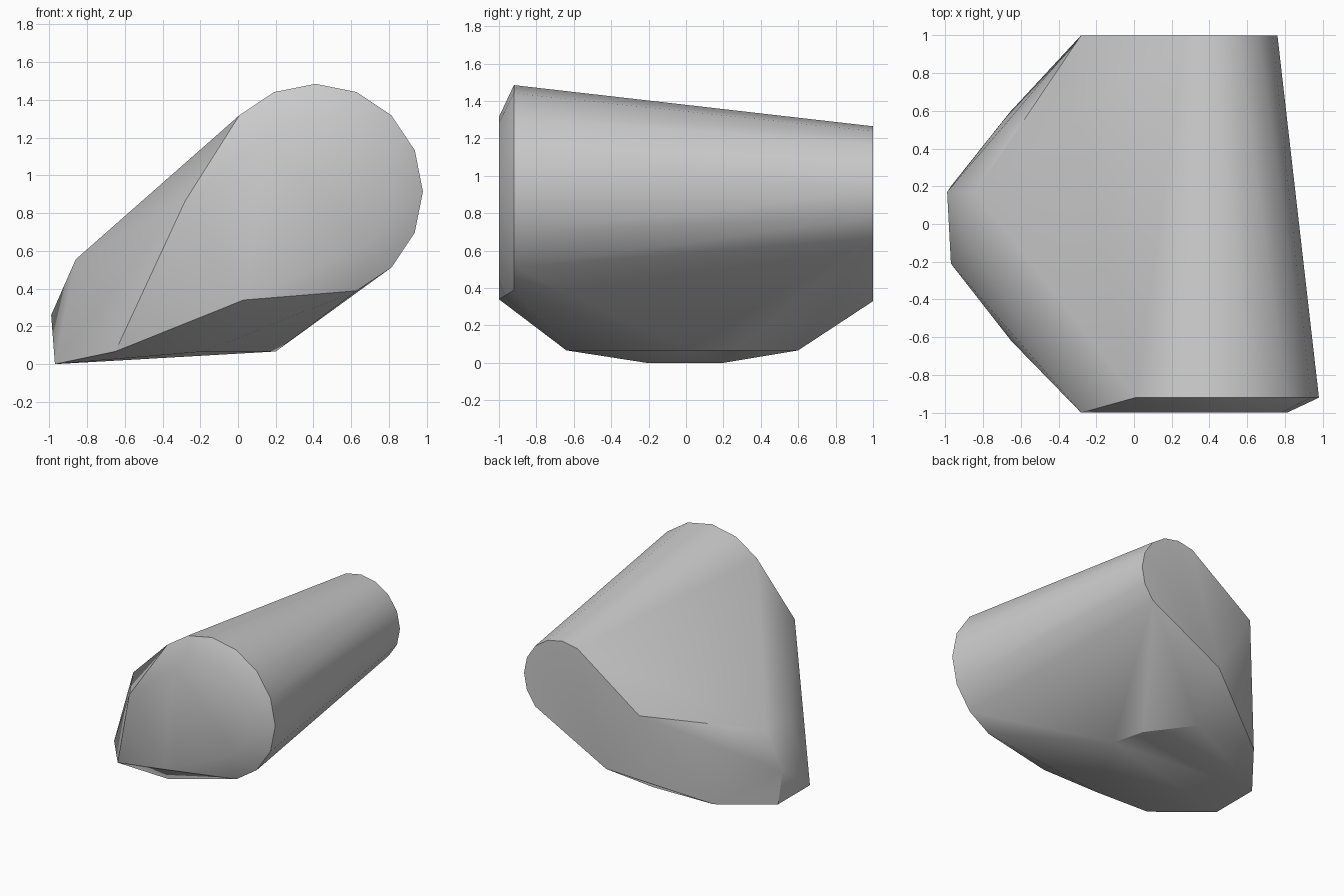
import bpy
import bmesh
from math import cos, sin, radians

cube = bpy.data.objects.get("Cube")
if cube:
    bpy.data.objects.remove(cube, do_unlink=True)

AXIS_X, AXIS_Z = 0.41, 0.915
STEP = 22.5


def arc(radius, y, first, last):
    """Points on an arc around the long axis, counted in steps from +x."""
    return [(AXIS_X + radius * cos(radians(STEP * i)), y,
             AXIS_Z + radius * sin(radians(STEP * i)))
            for i in range(first, last + 1)]


# Wide front end: bevelled rim and its inner face, with two side corners
front_end = arc(0.57, -0.92, -3, 6) + arc(0.4, -1, -3, 6)
front_end += [(-0.28, -1, 0.865), (0.03, -1, 0.34)]

# Narrow back end
back_end = arc(0.35, 1, -2, 5)
back_end += [(-0.28, 1, 0.842), (0.02, 1, 0.33)]

# Slanted underside and the low foot edge
underside = [(x, y, 0.067) for x, y in (
    (0.2, 0), (0.13, 0.26), (-0.12, 0.6), (-0.66, 0.59),
    (-0.65, -0.62), (-0.18, -0.64))]
underside += [(-0.97, y, 0) for y in (-0.21, 0.2)]

# Blunt nose on the side
nose = [(-0.99, 0.17, 0.26), (-0.86, -0.12, 0.555), (-0.84, 0.17, 0.56)]

# Wrap the sections in one tight faceted skin
bm = bmesh.new()
for point in front_end + back_end + underside + nose:
    bm.verts.new(point)
hull = bmesh.ops.convex_hull(bm, input=bm.verts)
loose = [v for v in bm.verts if not v.link_faces]
bmesh.ops.delete(bm, geom=loose, context='VERTS')
bmesh.ops.dissolve_limit(bm, angle_limit=radians(1),
                         verts=bm.verts, edges=bm.edges)
bmesh.ops.recalc_face_normals(bm, faces=bm.faces)
mesh = bpy.data.meshes.new("body")
bm.to_mesh(mesh)
bm.free()
body = bpy.data.objects.new("body", mesh)
bpy.context.collection.objects.link(body)

# Plain grey finish
grey = bpy.data.materials.new("plain grey")
grey.use_nodes = True
colour = (0.6, 0.6, 0.6, 1)
grey.diffuse_color = colour
grey.node_tree.nodes["Principled BSDF"].inputs["Base Color"].default_value = colour
mesh.materials.append(grey)

# Soft shading over shallow bends, sharp at the ends
bpy.ops.object.select_all(action='DESELECT')
body.select_set(True)
bpy.context.view_layer.objects.active = body
bpy.ops.object.shade_smooth_by_angle(angle=radians(30))
